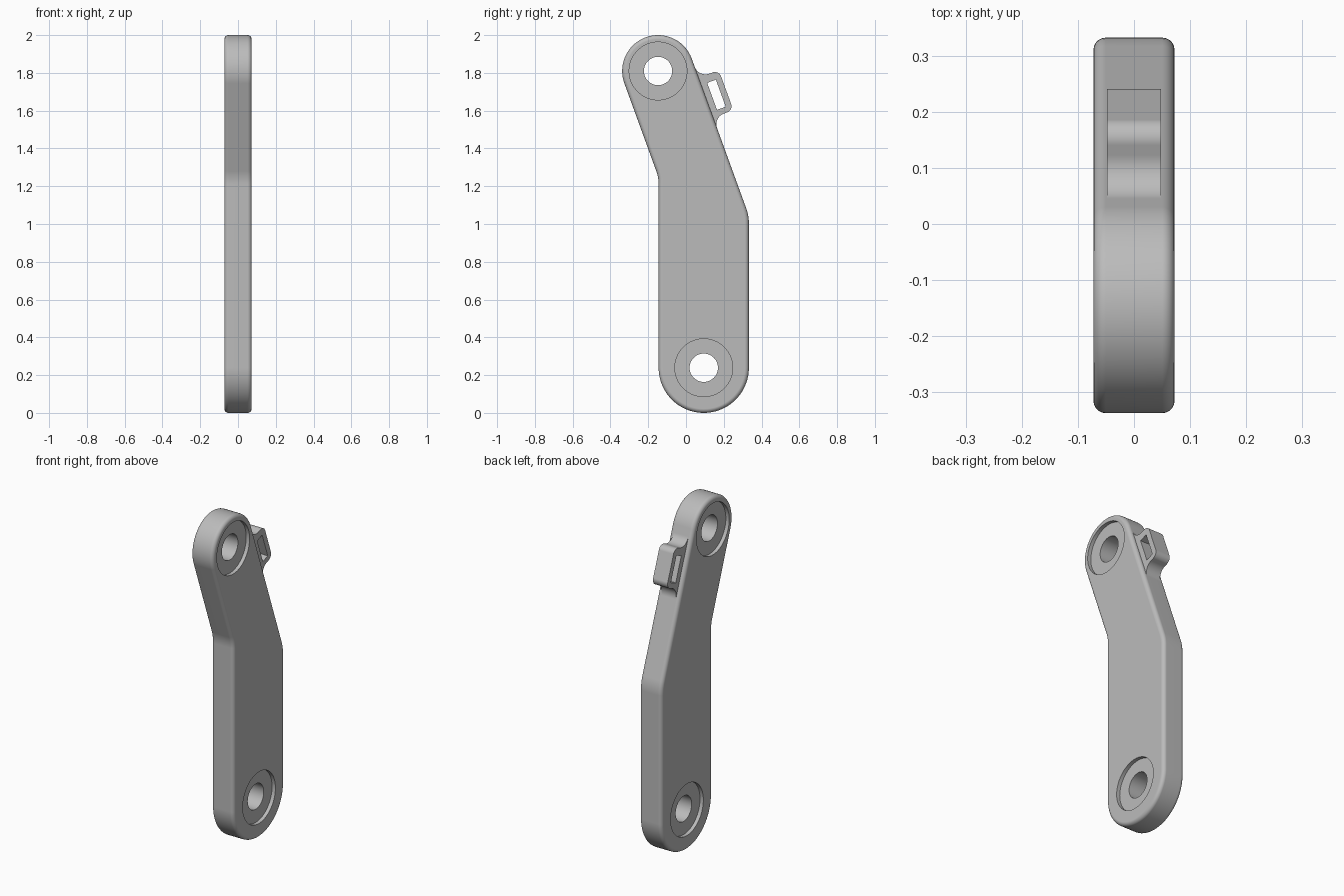
import bpy, bmesh, math
from mathutils import Vector

if "Cube" in bpy.data.objects:
    bpy.data.objects.remove(bpy.data.objects["Cube"], do_unlink=True)

grey = bpy.data.materials.new("plain_grey")
grey.use_nodes = True
GREY = (0.5, 0.5, 0.5, 1)
grey.diffuse_color = GREY
grey.node_tree.nodes["Principled BSDF"].inputs["Base Color"].default_value = GREY

# Main dimensions
HALF_THICK, RIM = 0.0725, 0.022
BIG_R, SMALL_R = 0.239, 0.19
LOW_EYE, TOP_EYE = Vector((0.094, 0.239)), Vector((-0.148, 1.81))
TILT = math.radians(20)
OUT = Vector((math.cos(TILT), math.sin(TILT)))
DOWN = Vector((math.sin(TILT), -math.cos(TILT)))
EDGE_START = TOP_EYE + OUT * SMALL_R


def on_slope(n, s):
    """Point at height n off the sloping back edge, s along it."""
    return EDGE_START + OUT * n + DOWN * s


def fillet(corners):
    """Round every (point, radius) corner of a closed outline."""
    pts = []
    for i, (p, r) in enumerate(corners):
        if r == 0:
            pts.append(p)
            continue
        a = (corners[i - 1][0] - p).normalized()
        b = (corners[(i + 1) % len(corners)][0] - p).normalized()
        half = a.angle(b) / 2
        centre = p + (a + b).normalized() * (r / math.sin(half))
        start = p + a * (r / math.tan(half)) - centre
        end = p + b * (r / math.tan(half)) - centre
        sweep = math.pi - 2 * half
        steps = max(5, round(sweep / math.radians(5)))
        for k in range(steps + 1):
            t = k / steps
            v = start * math.sin((1 - t) * sweep) + end * math.sin(t * sweep)
            pts.append(centre + v / math.sin(sweep))
    return pts


def finish(name, bm):
    bmesh.ops.recalc_face_normals(bm, faces=bm.faces)
    mesh = bpy.data.meshes.new(name)
    bm.to_mesh(mesh)
    bm.free()
    mesh.materials.append(grey)
    obj = bpy.data.objects.new(name, mesh)
    bpy.context.collection.objects.link(obj)
    return obj


def prism(name, outline, half, rim=0):
    """Extrude a (y, z) outline across x, with optional rounded rims."""
    bm = bmesh.new()
    face = bm.faces.new([bm.verts.new((-half, p.x, p.y)) for p in outline])
    top = bmesh.ops.extrude_face_region(bm, geom=[face])["geom"]
    moved = [g for g in top if isinstance(g, bmesh.types.BMVert)]
    bmesh.ops.translate(bm, verts=moved, vec=(2 * half, 0, 0))
    bmesh.ops.remove_doubles(bm, verts=bm.verts, dist=0.0005)
    bmesh.ops.recalc_face_normals(bm, faces=bm.faces)
    if rim:
        rims = [e for e in bm.edges if abs(e.verts[0].co.x - e.verts[1].co.x) < 1e-5]
        bmesh.ops.bevel(bm, geom=rims, offset=rim, segments=5, profile=0.5,
                        affect='EDGES', clamp_overlap=True)
    return finish(name, bm)


def eye_cutter(name, centre, segments=64):
    """Through hole with a shallow round recess at both ends."""
    hole, recess, floor, end = 0.075, 0.153, HALF_THICK - 0.022, 0.1
    profile = [(-end, recess), (-floor, recess), (-floor, hole),
               (floor, hole), (floor, recess), (end, recess)]
    bm = bmesh.new()
    rings = []
    for x, r in profile:
        rings.append([bm.verts.new((x, centre.x + r * math.cos(a), centre.y + r * math.sin(a)))
                      for a in (math.tau * k / segments for k in range(segments))])
    for lo, hi in zip(rings, rings[1:]):
        for k in range(segments):
            j = (k + 1) % segments
            bm.faces.new((lo[k], lo[j], hi[j], hi[k]))
    bm.faces.new(rings[0])
    bm.faces.new(rings[-1])
    return finish(name, bm)


def cut(obj, cutters):
    bpy.context.view_layer.objects.active = obj
    for c in cutters:
        mod = obj.modifiers.new("cut", 'BOOLEAN')
        mod.operation, mod.solver, mod.object = 'DIFFERENCE', 'EXACT', c
        bpy.ops.object.modifier_apply(modifier=mod.name)
        bpy.data.objects.remove(c, do_unlink=True)


def smooth(obj):
    bpy.ops.object.select_all(action='DESELECT')
    obj.select_set(True)
    bpy.context.view_layer.objects.active = obj
    bpy.ops.object.shade_smooth_by_angle(angle=math.radians(30))
    mod = obj.modifiers.new("flat_faces", 'WEIGHTED_NORMAL')
    mod.keep_sharp = True


# Bent link arm with a round eye at each end
front_y, back_y = LOW_EYE.x - BIG_R, LOW_EYE.x + BIG_R


def slope_z(n, y):
    """Height where the sloping edge offset by n reaches y."""
    p = on_slope(n, 0)
    return p.y - (y - p.x) / math.tan(TILT)


arm = prism("link_arm", fillet([
    (Vector((front_y, 0)), BIG_R),
    (Vector((back_y, 0)), BIG_R),
    (Vector((back_y, slope_z(0, back_y))), 0.24),
    (on_slope(0, -SMALL_R), SMALL_R),
    (on_slope(-2 * SMALL_R, -SMALL_R), SMALL_R),
    (Vector((front_y, slope_z(-2 * SMALL_R, front_y))), 0.2),
]), HALF_THICK, RIM)
cut(arm, [eye_cutter("lower_eye_cutter", LOW_EYE), eye_cutter("upper_eye_cutter", TOP_EYE)])
smooth(arm)

# Strap loop on the sloping back edge, flared into the arm
near, far, high = 0.106, 0.331, 0.114
loop = prism("strap_loop", fillet([
    (on_slope(-0.02, 0.04), 0),
    (on_slope(0, 0.04), 0),
    (on_slope(0, near), 0.06),
    (on_slope(high, near), 0.035),
    (on_slope(high, far), 0.035),
    (on_slope(0, far), 0.06),
    (on_slope(0, 0.397), 0),
    (on_slope(-0.02, 0.397), 0),
]), 0.048)
slot = [on_slope(n, s) for n, s in ((0.033, 0.148), (0.082, 0.148), (0.082, 0.3), (0.033, 0.3))]
cut(loop, [prism("slot_cutter", slot, 0.1)])
smooth(loop)
